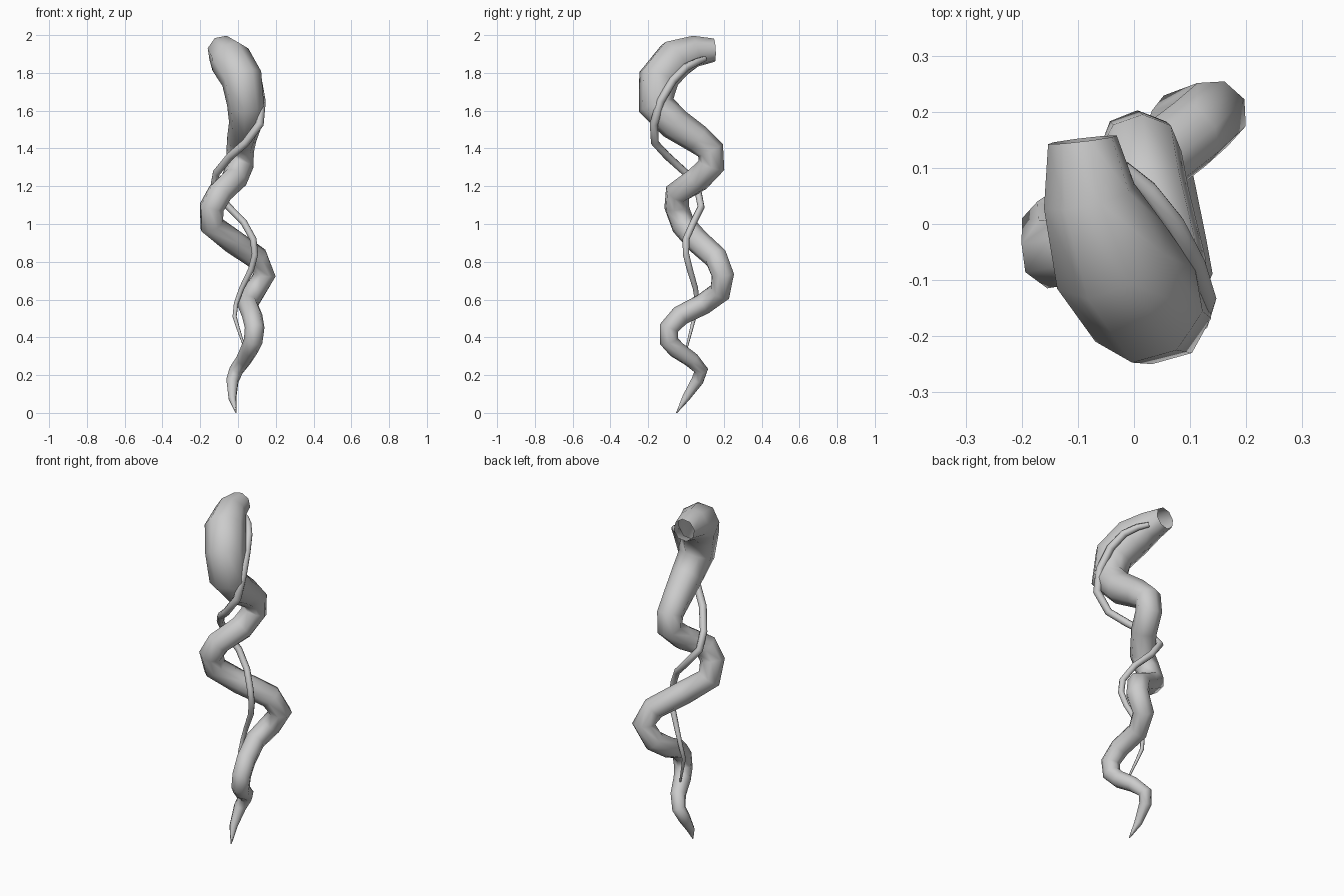
import bpy
import math


def tube(name, points, resolution):
    """Sweep a tapering open tube through (x, y, z, radius) points."""
    curve = bpy.data.curves.new(name, 'CURVE')
    curve.dimensions = '3D'
    curve.twist_mode = 'MINIMUM'
    curve.bevel_depth = 1.0
    curve.bevel_resolution = resolution
    curve.use_fill_caps = False
    spline = curve.splines.new('POLY')
    spline.points.add(len(points) - 1)
    for p, (x, y, z, r) in zip(spline.points, points):
        p.co = (x, y, z, 1)
        p.radius = r
    obj = bpy.data.objects.new(name, curve)
    bpy.context.collection.objects.link(obj)
    bpy.ops.object.select_all(action='DESELECT')
    obj.select_set(True)
    bpy.context.view_layer.objects.active = obj
    bpy.ops.object.convert(target='MESH')
    bpy.ops.object.shade_smooth_by_angle(angle=math.radians(85))
    return bpy.context.object


# Thick twisting root, from pointed tip to open top end
tube("twisted_root", [
    (-0.01, -0.05, 0.00, 0.003), (-0.03, 0.00, 0.08, 0.022),
    (-0.03, 0.06, 0.17, 0.034), (-0.01, 0.08, 0.225, 0.038),
    (0.03, 0.03, 0.28, 0.042), (0.06, -0.05, 0.335, 0.047),
    (0.08, -0.09, 0.38, 0.050), (0.088, -0.09, 0.45, 0.052),
    (0.075, -0.03, 0.515, 0.054), (0.05, 0.09, 0.575, 0.056),
    (0.085, 0.18, 0.64, 0.060), (0.14, 0.195, 0.73, 0.063),
    (0.10, 0.16, 0.82, 0.064), (-0.03, 0.06, 0.91, 0.065),
    (-0.14, -0.015, 0.995, 0.066), (-0.138, -0.05, 1.09, 0.067),
    (-0.095, -0.045, 1.165, 0.068), (-0.02, 0.06, 1.235, 0.070),
    (0.01, 0.135, 1.31, 0.072), (0.012, 0.13, 1.39, 0.073),
    (0.02, 0.06, 1.45, 0.078), (0.04, -0.06, 1.53, 0.088),
    (0.04, -0.158, 1.63, 0.098), (0.02, -0.145, 1.77, 0.110),
    (-0.04, -0.06, 1.87, 0.112), (-0.08, 0.05, 1.915, 0.085),
    (-0.092, 0.15, 1.92, 0.063),
], 2)

# Thin vine winding around the root
tube("thin_vine", [
    (0.04, 0.00, 0.33, 0.005), (0.00, 0.03, 0.45, 0.009),
    (-0.018, 0.045, 0.51, 0.011), (-0.01, 0.06, 0.58, 0.012),
    (0.02, 0.05, 0.66, 0.014), (0.07, 0.02, 0.76, 0.016),
    (0.09, 0.00, 0.84, 0.017), (0.08, 0.00, 0.92, 0.018),
    (0.03, 0.04, 1.01, 0.018), (-0.05, 0.08, 1.09, 0.019),
    (-0.13, 0.06, 1.19, 0.020), (-0.115, 0.00, 1.27, 0.020),
    (-0.04, -0.10, 1.36, 0.021), (0.04, -0.165, 1.43, 0.021),
    (0.115, -0.17, 1.53, 0.022), (0.125, -0.135, 1.65, 0.022),
    (0.105, -0.07, 1.76, 0.022), (0.07, 0.00, 1.83, 0.021),
    (0.025, 0.06, 1.86, 0.018), (-0.02, 0.10, 1.875, 0.014),
], 2)
